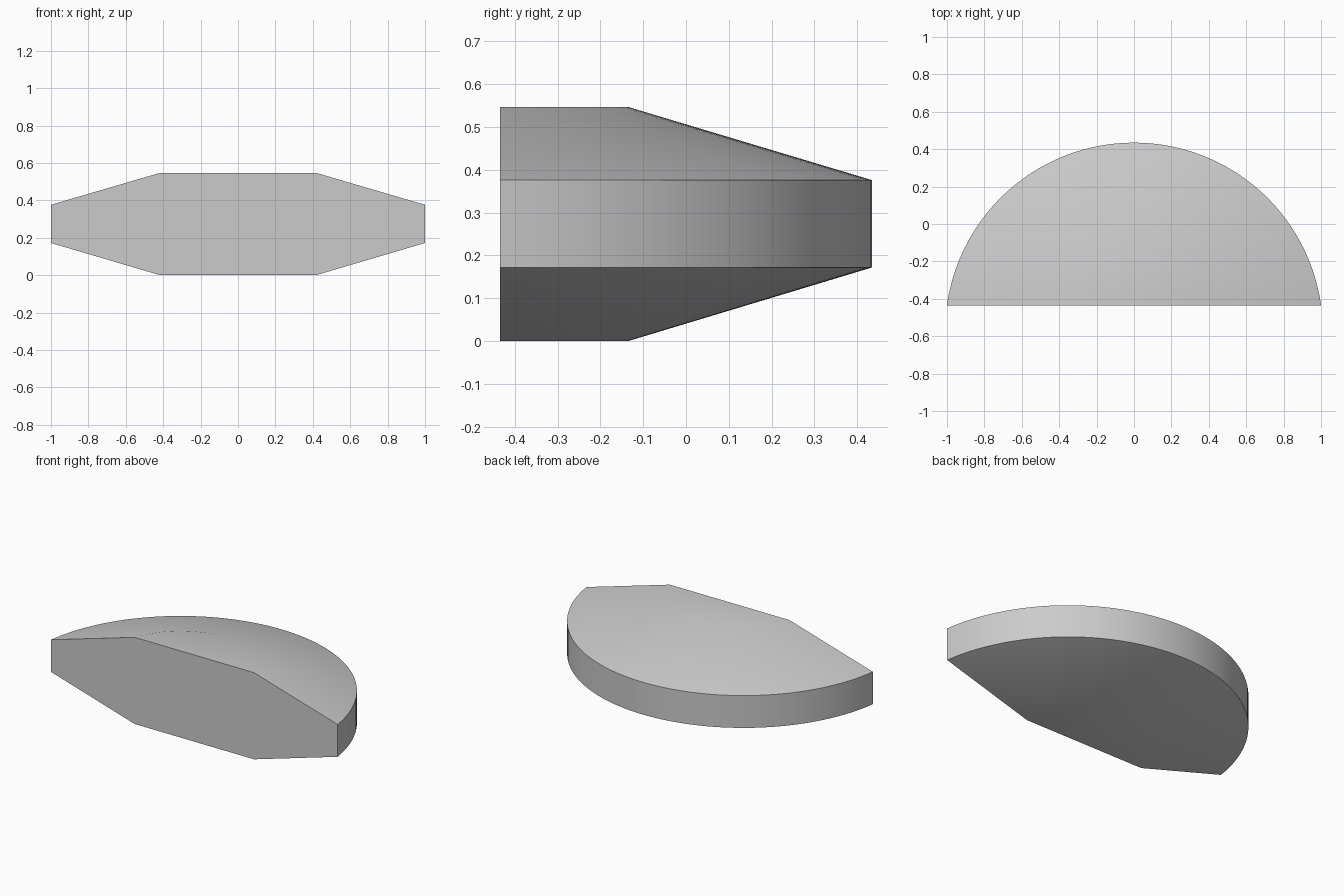
import bpy, bmesh, math

cube = bpy.data.objects.get("Cube")
if cube:
    bpy.data.objects.remove(cube, do_unlink=True)

FLAT_Y = -0.435      # cut face
CENTRE_Y = -0.575    # axis of the disc
SEGMENTS = 64

# Plain grey material
grey = bpy.data.materials.new("plain_grey")
grey.use_nodes = True
colour = (0.6, 0.6, 0.6, 1)
grey.diffuse_color = colour
grey.node_tree.nodes["Principled BSDF"].inputs["Base Color"].default_value = colour

bm = bmesh.new()


def arc(radius, z):
    """Arc that starts and ends on the flat cut face."""
    start = math.asin((FLAT_Y - CENTRE_Y) / radius)
    sweep = math.pi - 2 * start
    angles = [start + sweep * i / SEGMENTS for i in range(SEGMENTS + 1)]
    return [bm.verts.new((radius * math.cos(a), CENTRE_Y + radius * math.sin(a), z))
            for a in angles]


# Lofted arcs: bottom, lower rim, upper rim, top
rings = [arc(r, z) for r, z in ((0.44, 0), (1.01, 0.172), (1.01, 0.376), (0.44, 0.547))]
for low, high in zip(rings, rings[1:]):
    for i in range(SEGMENTS):
        bm.faces.new((low[i], low[i + 1], high[i + 1], high[i]))

# Flat bottom, top and front
bm.faces.new(rings[0])
bm.faces.new(rings[-1])
bm.faces.new([r[0] for r in rings] + [r[-1] for r in reversed(rings)])
bmesh.ops.recalc_face_normals(bm, faces=bm.faces)

mesh = bpy.data.meshes.new("bevelled_half_disc")
bm.to_mesh(mesh)
bm.free()
mesh.materials.append(grey)
disc = bpy.data.objects.new("bevelled_half_disc", mesh)
bpy.context.collection.objects.link(disc)

# Smooth curves, sharp rim
bpy.ops.object.select_all(action="DESELECT")
disc.select_set(True)
bpy.context.view_layer.objects.active = disc
bpy.ops.object.shade_smooth_by_angle(angle=math.radians(30))
